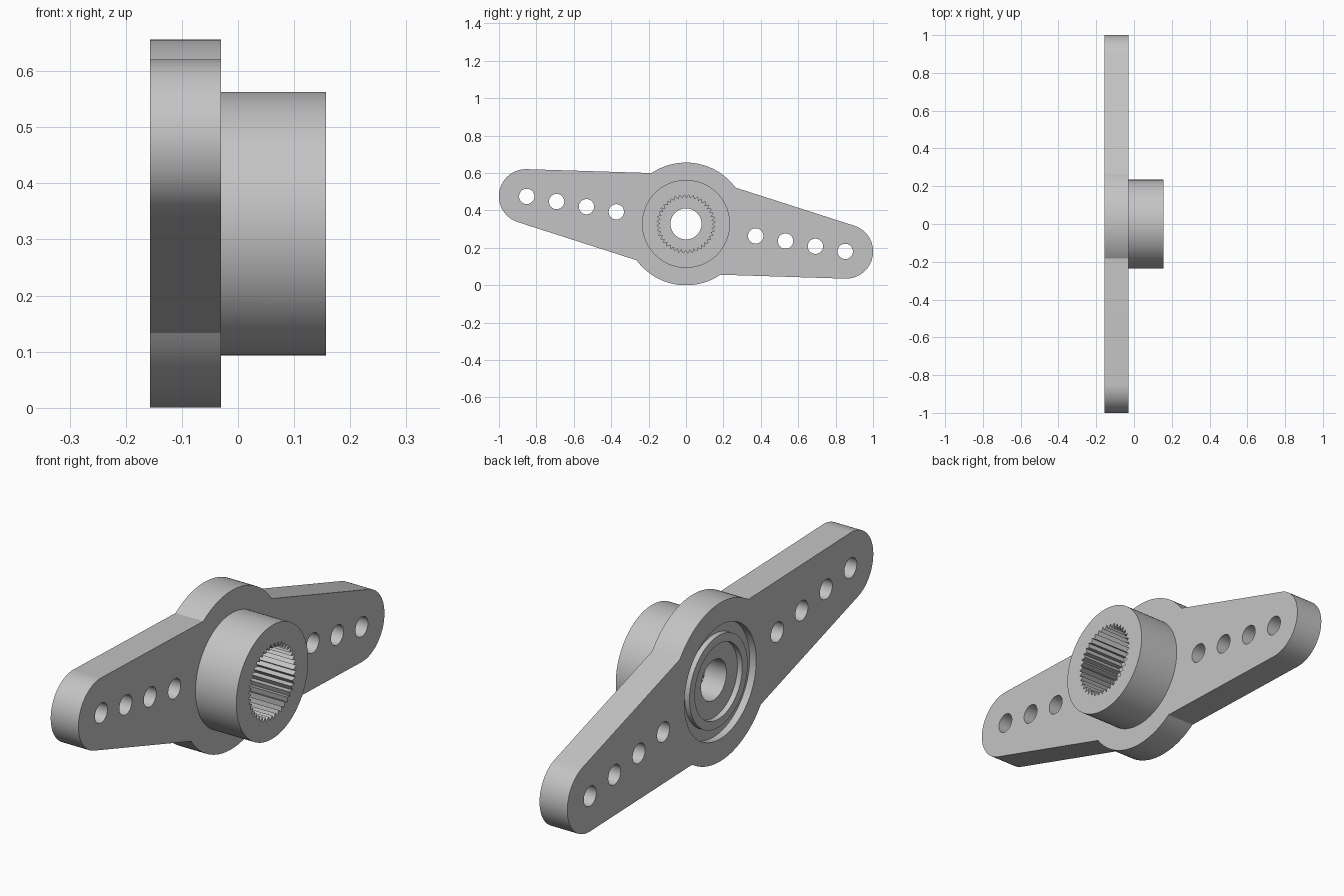
import bpy
import bmesh
from math import sin, cos, tan, pi, radians, hypot, atan2

if "Cube" in bpy.data.objects:
    bpy.data.objects.remove(bpy.data.objects["Cube"])

BACK, FACE, TIP = -0.157, -0.03, 0.157   # plate back, plate face, hub end
HUB_Z = 0.328                            # height of the axis, also the disc radius
TILT = radians(-9.8)
REACH, END_R, TAPER = 0.868, 0.145, radians(8)

grey = bpy.data.materials.new("plain grey")
grey.use_nodes = True
grey.diffuse_color = (0.55, 0.55, 0.55, 1)
grey.node_tree.nodes["Principled BSDF"].inputs["Base Color"].default_value = (0.55, 0.55, 0.55, 1)


def arc(cx, cy, r, a0, a1, n):
    return [(cx + r * cos(a0 + (a1 - a0) * i / n), cy + r * sin(a0 + (a1 - a0) * i / n))
            for i in range(n + 1)]


def circle(r, cx=0, cy=0, n=96):
    return arc(cx, cy, r, 0, 2 * pi, n)[:-1]


def prism(name, points, x0, x1):
    """Extrude an outline, tilted about the hub axis, from x0 to x1."""
    bm = bmesh.new()
    verts = [bm.verts.new((x0, u * cos(TILT) - v * sin(TILT),
                           HUB_Z + u * sin(TILT) + v * cos(TILT))) for u, v in points]
    cap = bm.faces.new(verts)
    new = bmesh.ops.extrude_face_region(bm, geom=[cap])["geom"]
    bmesh.ops.translate(bm, vec=(x1 - x0, 0, 0),
                        verts=[g for g in new if isinstance(g, bmesh.types.BMVert)])
    bmesh.ops.recalc_face_normals(bm, faces=bm.faces)
    mesh = bpy.data.meshes.new(name)
    bm.to_mesh(mesh)
    bm.free()
    mesh.materials.append(grey)
    obj = bpy.data.objects.new(name, mesh)
    bpy.context.collection.objects.link(obj)
    return obj


def combine(target, tool, operation):
    """Apply a boolean and discard the tool."""
    bpy.context.view_layer.objects.active = target
    mod = target.modifiers.new("combine", "BOOLEAN")
    mod.operation, mod.solver, mod.object = operation, "EXACT", tool
    bpy.ops.object.modifier_apply(modifier=mod.name)
    bpy.data.objects.remove(tool)


# Plate outline: rounded tapered arm, central disc, then the same turned half way
root = (END_R + REACH * sin(TAPER)) / cos(TAPER)
k = tan(TAPER)
s = (root * k + ((1 + k * k) * HUB_Z ** 2 - root ** 2) ** 0.5) / (1 + k * k)
meet = atan2(root - s * k, s)
half = arc(REACH, 0, END_R, -pi / 2 + TAPER, pi / 2 - TAPER, 40)
half += arc(0, 0, HUB_Z, meet, pi - meet, 32)
outline = half + [(-u, -v) for u, v in half]
body = prism("double_arm_with_hub", outline, BACK, FACE)

# Hub collar
combine(body, prism("hub", circle(0.235), FACE - 0.04, TIP), "UNION")

# Back recess with a raised ring inside it
combine(body, prism("recess", circle(0.235), BACK - 0.1, BACK + 0.03), "DIFFERENCE")
combine(body, prism("ring", circle(0.19), BACK + 0.008, BACK + 0.06), "UNION")
combine(body, prism("ring_inside", circle(0.155), BACK - 0.1, BACK + 0.03), "DIFFERENCE")

# Toothed socket and through bore
TEETH = 40
socket = [(r * cos(pi * i / TEETH), r * sin(pi * i / TEETH))
          for i in range(2 * TEETH) for r in [0.157 if i % 2 else 0.138]]
combine(body, prism("socket", socket, FACE, TIP + 0.1), "DIFFERENCE")
combine(body, prism("bore", circle(0.083, n=64), BACK - 0.1, TIP + 0.1), "DIFFERENCE")

# Linkage holes along both arms
for side in (-1, 1):
    for i in range(4):
        u = side * (0.378 + 0.162 * i)
        combine(body, prism("hole", circle(0.041, u, 0, 40), BACK - 0.1, FACE + 0.1), "DIFFERENCE")

bpy.ops.object.select_all(action="DESELECT")
body.select_set(True)
bpy.context.view_layer.objects.active = body
bpy.ops.object.shade_smooth_by_angle(angle=radians(25))
